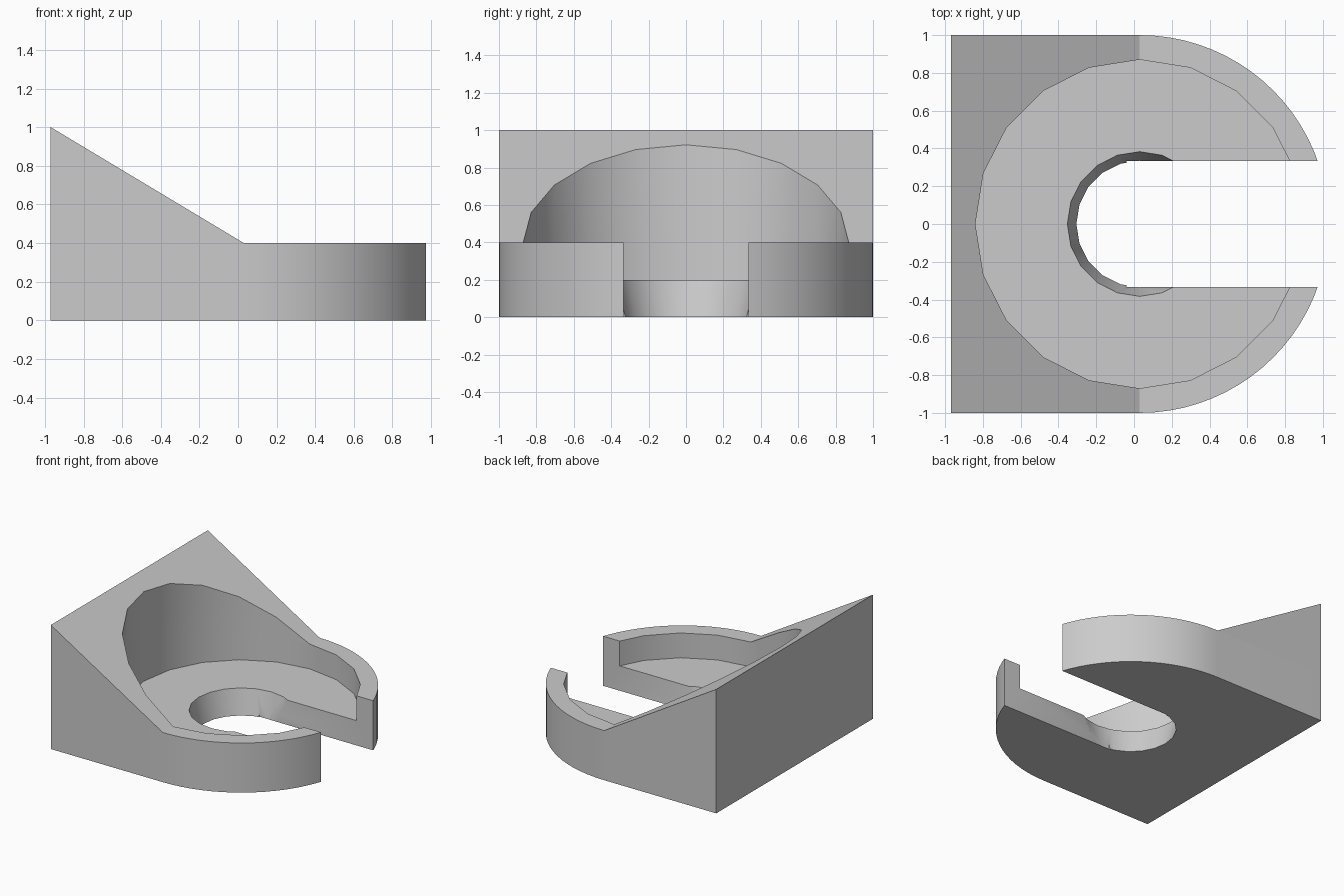
import bpy, bmesh
from math import sin, cos, pi

cube = bpy.data.objects.get("Cube")
if cube:
    bpy.data.objects.remove(cube, do_unlink=True)

CX = 0.03            # centre of the round parts
BACK = CX - 1.0      # flat rear wall
BASE_H = 0.4

grey = bpy.data.materials.new("plain grey")
grey.use_nodes = True
colour = (0.6, 0.6, 0.6, 1)
grey.diffuse_color = colour
grey.node_tree.nodes["Principled BSDF"].inputs["Base Color"].default_value = colour


def prism(name, points, offset):
    """Solid made by extruding a flat outline along an offset."""
    bm = bmesh.new()
    face = bm.faces.new([bm.verts.new(p) for p in points])
    new = bmesh.ops.extrude_face_region(bm, geom=[face])["geom"]
    bmesh.ops.translate(bm, vec=offset,
                        verts=[g for g in new if isinstance(g, bmesh.types.BMVert)])
    bmesh.ops.recalc_face_normals(bm, faces=bm.faces)
    mesh = bpy.data.meshes.new(name)
    bm.to_mesh(mesh)
    bm.free()
    mesh.materials.append(grey)
    obj = bpy.data.objects.new(name, mesh)
    bpy.context.collection.objects.link(obj)
    return obj


def round_cutter(name, r1, r2, z1, z2):
    bpy.ops.mesh.primitive_cone_add(vertices=20, radius1=r1, radius2=r2,
                                    depth=z2 - z1, location=(CX, 0, (z1 + z2) / 2))
    obj = bpy.context.object
    obj.name = name
    obj.data.materials.append(grey)
    obj.hide_render = True
    return obj


# Base: square at the rear, half round at the front of the mouth
arc = [(CX + cos(a), sin(a), 0) for a in (-pi / 2 + pi * i / 40 for i in range(41))]
base = prism("base", [(BACK, 1, 0), (BACK, -1, 0)] + arc, (0, 0, BASE_H))

# Sloping wedge on the square half
wedge = prism("wedge", [(BACK, -1, BASE_H), (CX, -1, BASE_H), (BACK, -1, 1)], (0, 2, 0))

# Cutters: round pocket, tapered centre hole, open slot
pocket = round_cutter("pocket_cutter", 0.87, 0.87, 0.2, 1.3)
hole = round_cutter("hole_cutter", 0.311, 0.407, -0.1, 0.3)
slot = prism("slot_cutter", [(-0.04, -0.333, -0.2), (1.3, -0.333, -0.2),
                             (1.3, 0.333, -0.2), (-0.04, 0.333, -0.2)], (0, 0, 1))
slot.hide_render = True

for part, cutters in ((base, (pocket, hole, slot)), (wedge, (pocket,))):
    bpy.ops.object.select_all(action="DESELECT")
    part.select_set(True)
    bpy.context.view_layer.objects.active = part
    for cutter in cutters:
        mod = part.modifiers.new("cut", "BOOLEAN")
        mod.operation = "DIFFERENCE"
        mod.solver = "EXACT"
        mod.object = cutter
        bpy.ops.object.modifier_apply(modifier=mod.name)
    bpy.ops.object.shade_smooth_by_angle(angle=pi / 6)

for cutter in (pocket, hole, slot):
    bpy.data.objects.remove(cutter, do_unlink=True)
